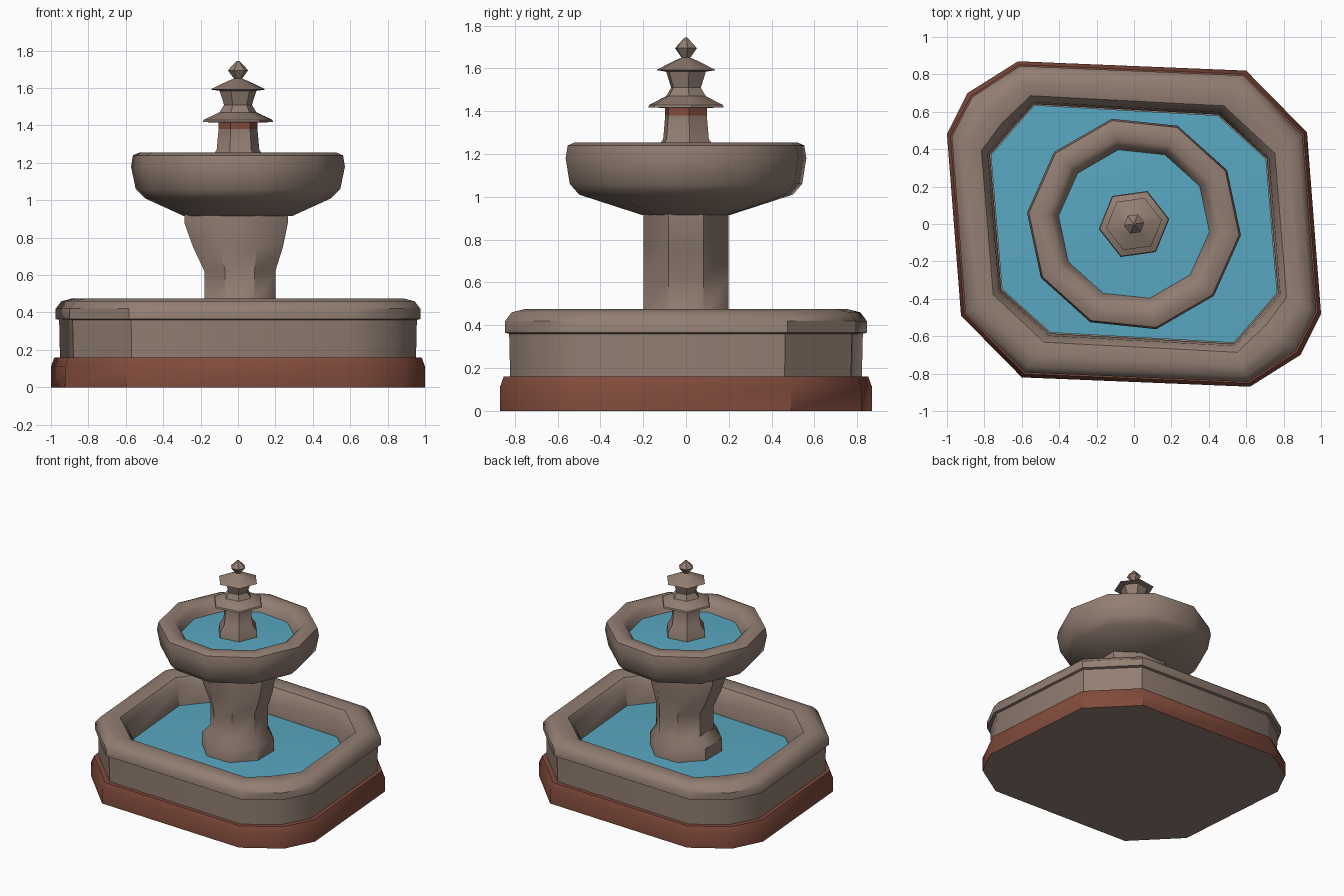
import bpy, bmesh, math

if "Cube" in bpy.data.objects:
    bpy.data.objects.remove(bpy.data.objects["Cube"])


def material(name, rgb):
    m = bpy.data.materials.new(name)
    m.diffuse_color = (*rgb, 1)
    m.use_nodes = True
    m.node_tree.nodes["Principled BSDF"].inputs["Base Color"].default_value = m.diffuse_color
    return m


STONE = material("warm stone", (0.29, 0.21, 0.17))
BRICK = material("brick red", (0.22, 0.07, 0.045))
WATER = material("water blue", (0.10, 0.39, 0.54))


def loft(name, rings, mats, bands=None, bottom=None, top=None, angle=40):
    """Skin a stack of rings; bands/bottom/top are material slots (None = open end)."""
    bm = bmesh.new()
    vr = [[bm.verts.new(p) for p in r] for r in rings]
    n = len(rings[0])
    for k in range(len(vr) - 1):
        for i in range(n):
            j = (i + 1) % n
            f = bm.faces.new((vr[k][i], vr[k][j], vr[k + 1][j], vr[k + 1][i]))
            f.material_index = bands[k] if bands else 0
    if bottom is not None:
        bm.faces.new(vr[0][::-1]).material_index = bottom
    if top is not None:
        bm.faces.new(vr[-1]).material_index = top
    me = bpy.data.meshes.new(name)
    bm.to_mesh(me)
    bm.free()
    for m in mats:
        me.materials.append(m)
    ob = bpy.data.objects.new(name, me)
    bpy.context.collection.objects.link(ob)
    bpy.ops.object.select_all(action='DESELECT')
    ob.select_set(True)
    bpy.context.view_layer.objects.active = ob
    bpy.ops.object.shade_smooth_by_angle(angle=math.radians(angle))
    return ob


def ring(n, phase, rx, ry, z, cx=0):
    a = [math.radians(phase) + math.tau * i / n for i in range(n)]
    return [(cx + rx * math.cos(t), ry * math.sin(t), z) for t in a]


# Lower pool: slightly skewed octagon, half given and half turned by 180 degrees
half_out = [(-.60, -.82), (.62, -.87), (.89, -.70), (1.0, -.48), (.925, .49)]
half_in = [(-.45, -.585), (.535, -.64), (.66, -.50), (.77, -.37), (.71, .35)]
outer = half_out[:-1] + [half_out[-1]]
full = lambda h: h[1:] + [(-x, -y) for x, y in h[1:]] 
# first point is the opposite of the last side's corner, so build explicitly
def full(h):
    seq = [h[1], h[2], h[3], h[4], (-h[0][0], -h[0][1])]
    return seq + [(-x, -y) for x, y in seq]


OUT, INN = full(half_out), full(half_in)


def pool_ring(t, z):
    return [(a[0] + (b[0] - a[0]) * t, a[1] + (b[1] - a[1]) * t, z)
            for a, b in zip(OUT, INN)]


loft("pool_plinth", [pool_ring(0, 0), pool_ring(0, .11), pool_ring(.08, .16), pool_ring(.25, .16)],
     [BRICK, STONE], bottom=1)
loft("pool_wall", [pool_ring(t, z) for t, z in
     [(.21, .155), (.19, .36), (.11, .365), (.11, .42), (.24, .46), (.5, .475),
      (.8, .46), (.95, .41), (1, .25)]], [STONE])
loft("pool_water", [pool_ring(1.02, .265), [(x * .3, y * .3, .285) for x, y in INN]],
     [WATER], top=0)

# Column: footing, narrow shaft, flaring sideways to the bowl
col = [(.26, .26, .25, 0), (.26, .26, .38, 0), (.205, .216, .45, .01),
       (.205, .216, .62, .01), (.26, .216, .75, 0), (.30, .216, .88, -.01), (.30, .216, .94, -.01)]
loft("column", [ring(8, 22.5, rx, ry, z, cx) for rx, ry, z, cx in col], [STONE])

# Upper bowl: ten-sided with a rounded rim
bowl = [(.29, .21, .915), (.50, .51, 1.01), (.55, .555, 1.06), (.575, .575, 1.18),
        (.565, .565, 1.24), (.53, .53, 1.255), (.46, .46, 1.25), (.425, .425, 1.22), (.40, .40, 1.15)]
loft("upper_bowl", [ring(10, -6, *p) for p in bowl], [STONE], bottom=0)
loft("bowl_water", [ring(10, -6, .41, .41, 1.165), ring(10, -6, .1, .1, 1.18)], [WATER], top=0)

# Spire: pedestal, two small eaves and a diamond finial
spire = [(.155, 1.15), (.15, 1.22), (.115, 1.27), (.105, 1.38), (.105, 1.415), (.19, 1.418),
         (.185, 1.43), (.10, 1.47), (.075, 1.51), (.10, 1.585), (.15, 1.592), (.06, 1.635),
         (.022, 1.65), (.055, 1.695), (.006, 1.745)]
loft("spire", [ring(6, 8, r, r, z) for r, z in spire], [STONE, BRICK],
     bands=[1 if k == 3 else 0 for k in range(len(spire) - 1)], top=0, angle=30)
